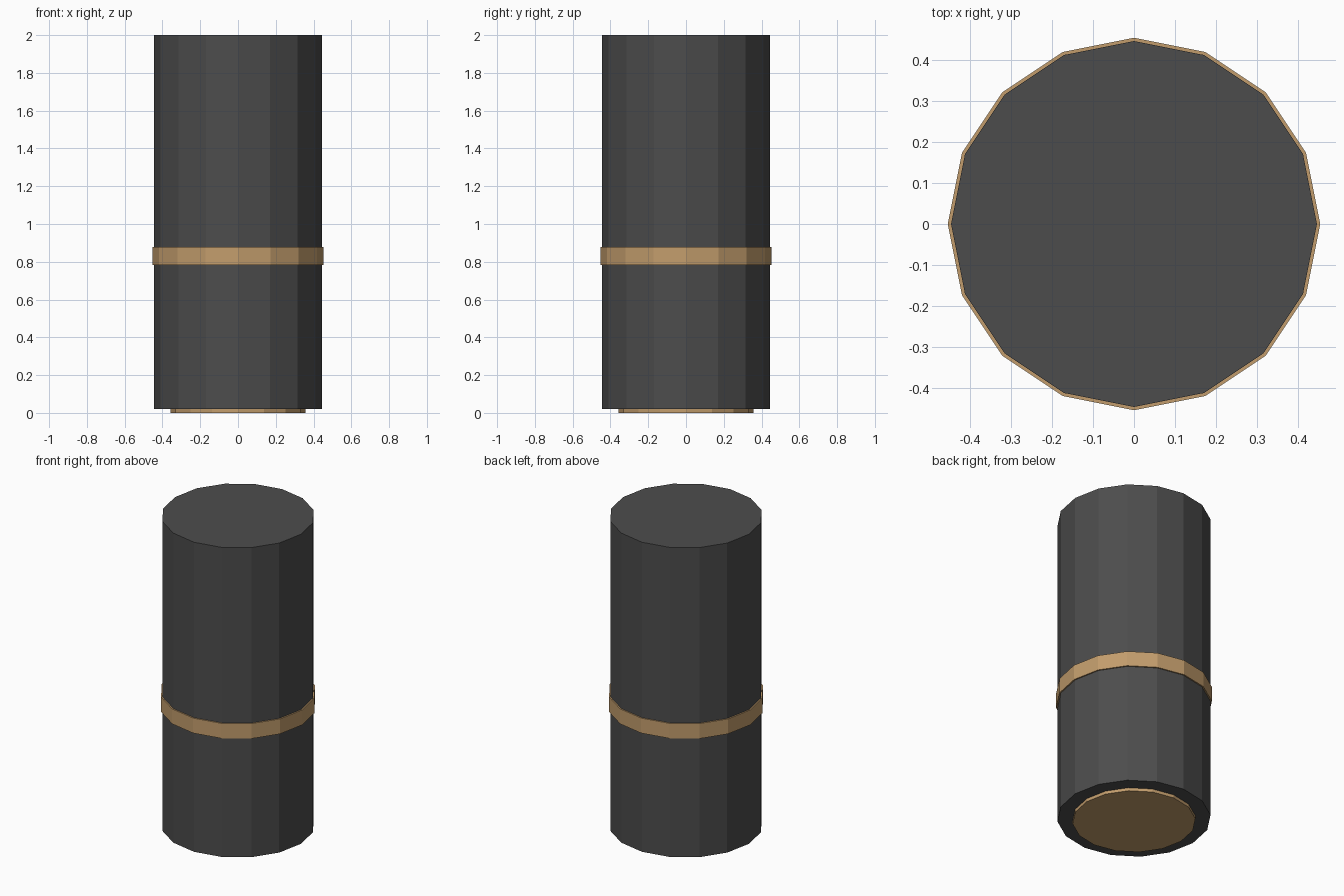
import bpy, bmesh, math

if "Cube" in bpy.data.objects:
    bpy.data.objects.remove(bpy.data.objects["Cube"])

SIDES = 16


def material(name, rgb):
    m = bpy.data.materials.new(name)
    m.diffuse_color = (*rgb, 1.0)
    m.use_nodes = True
    m.node_tree.nodes["Principled BSDF"].inputs["Base Color"].default_value = m.diffuse_color
    return m


dark = material("charcoal", (0.073, 0.073, 0.073))
tan = material("tan", (0.54, 0.335, 0.15))


def lathe(name, profile, mat, closed=False):
    """Revolve (radius, z) points, listed bottom to top, into a flat-sided part."""
    bm = bmesh.new()
    rings = [[bm.verts.new((r * math.cos(2 * math.pi * i / SIDES),
                            r * math.sin(2 * math.pi * i / SIDES), z))
              for i in range(SIDES)] for r, z in profile]
    pairs = list(zip(rings, rings[1:]))
    if closed:
        pairs.append((rings[-1], rings[0]))
    else:
        bm.faces.new(rings[0])
        bm.faces.new(rings[-1])
    for a, b in pairs:
        for i in range(SIDES):
            j = (i + 1) % SIDES
            bm.faces.new((a[i], a[j], b[j], b[i]))
    bmesh.ops.recalc_face_normals(bm, faces=bm.faces)
    mesh = bpy.data.meshes.new(name)
    bm.to_mesh(mesh)
    bm.free()
    mesh.materials.append(mat)
    ob = bpy.data.objects.new(name, mesh)
    bpy.context.collection.objects.link(ob)
    return ob


BODY_R, BAND_R, BASE_R = 0.445, 0.453, 0.357

# Main cylinder
lathe("body", [(BODY_R, 0.02), (BODY_R, 2.0)], dark)
# Thin raised band around the body
lathe("band", [(BODY_R, 0.782), (BAND_R, 0.782), (BAND_R, 0.878), (BODY_R, 0.878)], tan, closed=True)
# Low foot disc underneath
lathe("base_disc", [(BASE_R, 0.0), (BASE_R, 0.02)], tan)
